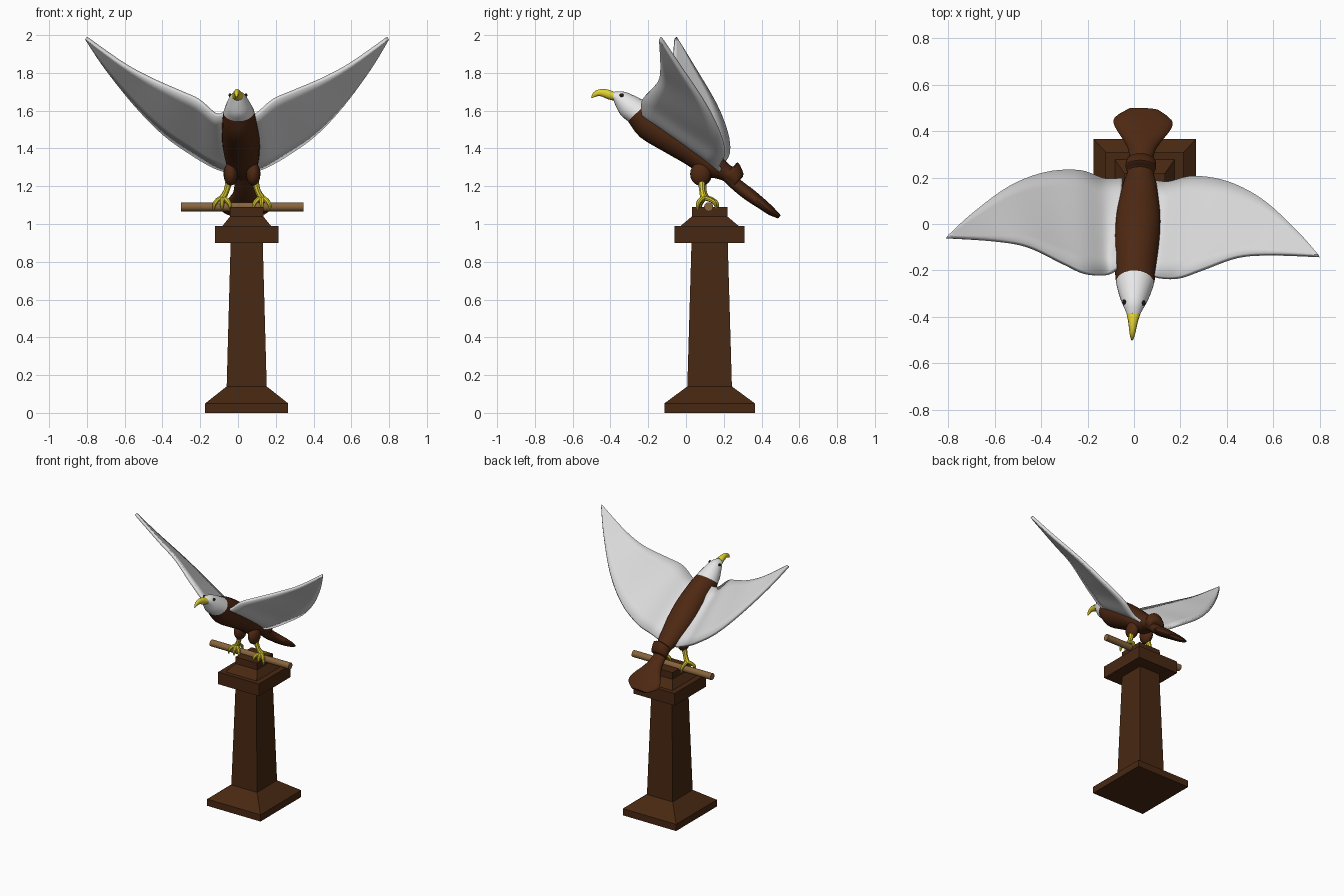
import bpy, bmesh, math
from mathutils import Matrix, Vector

if "Cube" in bpy.data.objects:
    bpy.data.objects.remove(bpy.data.objects["Cube"])


def material(name, rgb):
    m = bpy.data.materials.new(name)
    m.diffuse_color = (*rgb, 1)
    m.use_nodes = True
    m.node_tree.nodes["Principled BSDF"].inputs["Base Color"].default_value = m.diffuse_color
    return m


PLUMAGE = material("brown plumage", (0.075, 0.021, 0.006))
WOOD = material("dark wood", (0.064, 0.021, 0.006))
PERCH = material("tan wood", (0.25, 0.13, 0.045))
GREY = material("pale grey", (0.72, 0.72, 0.72))
WHITE = material("white", (0.85, 0.85, 0.85))
YELLOW = material("yellow", (0.74, 0.62, 0.03))
BLACK = material("eye black", (0.015, 0.008, 0.005))

# The bird is slightly turned on its perch
TURN = Matrix.Rotation(math.radians(-2.9), 4, 'Z')
BIRD = Matrix.Translation((0.017, 0, 0)) @ TURN


def finish(ob, mat, smooth=40):
    ob.data.materials.clear()
    ob.data.materials.append(mat)
    if smooth:
        bpy.ops.object.select_all(action='DESELECT')
        ob.select_set(True)
        bpy.context.view_layer.objects.active = ob
        bpy.ops.object.shade_smooth_by_angle(angle=math.radians(smooth))
    return ob


def spline(points, steps):
    """Catmull-Rom through tuples of any length."""
    p = [points[0]] + list(points) + [points[-1]]
    out = []
    for i in range(1, len(p) - 2):
        for s in range(steps):
            t = s / steps
            out.append([0.5 * (2 * b + (c - a) * t + (2 * a - 5 * b + 4 * c - d) * t * t
                               + (3 * b - a - 3 * c + d) * t ** 3)
                        for a, b, c, d in zip(*p[i - 1:i + 3])])
    out.append(list(points[-1]))
    return out


def skin(name, rings, mat, matrix=None, closed=True, smooth=40):
    """Bridge rows of points with quads; closed rows get end caps."""
    bm = bmesh.new()
    rows = [[bm.verts.new(co) for co in r] for r in rings]
    n = len(rows[0])
    for a, b in zip(rows, rows[1:]):
        for i in range(n if closed else n - 1):
            j = (i + 1) % n
            bm.faces.new((a[i], a[j], b[j], b[i]))
    if closed:
        bm.faces.new(rows[0])
        bm.faces.new(rows[-1])
    bmesh.ops.recalc_face_normals(bm, faces=bm.faces)
    if matrix:
        bm.transform(matrix)
    me = bpy.data.meshes.new(name)
    bm.to_mesh(me)
    bm.free()
    ob = bpy.data.objects.new(name, me)
    bpy.context.collection.objects.link(ob)
    return finish(ob, mat, smooth)


def loft(name, sections, mat, steps=3, sides=20):
    """Sections: top y, top z, bottom y, bottom z, half width."""
    rings = []
    for ty, tz, by, bz, hw in spline(sections, steps):
        ring = []
        for i in range(sides):
            a = math.tau * i / sides
            k = (1 + math.cos(a)) / 2
            ring.append((hw * math.sin(a), by + (ty - by) * k, bz + (tz - bz) * k))
        rings.append(ring)
    return skin(name, rings, mat, BIRD)


def tube(name, points, mat):
    """Points: x, y, z, radius."""
    cu = bpy.data.curves.new(name, 'CURVE')
    cu.dimensions = '3D'
    cu.bevel_depth = 1
    cu.bevel_resolution = 2
    cu.use_fill_caps = True
    pts = spline(points, 3)
    sp = cu.splines.new('POLY')
    sp.points.add(len(pts) - 1)
    for p, (x, y, z, r) in zip(sp.points, pts):
        p.co = (*(BIRD @ Vector((x, y, z))), 1)
        p.radius = r
    ob = bpy.data.objects.new(name, cu)
    bpy.context.collection.objects.link(ob)
    bpy.ops.object.select_all(action='DESELECT')
    ob.select_set(True)
    bpy.context.view_layer.objects.active = ob
    bpy.ops.object.convert(target='MESH')
    return finish(bpy.context.object, mat)


def ball(name, loc, scale, mat):
    bpy.ops.mesh.primitive_uv_sphere_add(segments=16, ring_count=10, radius=1,
                                         location=BIRD @ Vector(loc))
    ob = bpy.context.object
    ob.name = name
    ob.scale = scale
    return finish(ob, mat)


# Square pedestal: z, half width, half depth
pedestal = [(0, .22, .24), (.05, .22, .24), (.14, .106, .118), (.9, .085, .096),
            (.9, .168, .185), (.99, .168, .185), (.99, .128, .153),
            (1.04, .088, .094), (1.09, .088, .094)]
skin("pedestal", [[(.046 + sx * hx, .125 + sy * hy, z)
                   for sx, sy in ((-1, -1), (1, -1), (1, 1), (-1, 1))]
                  for z, hx, hy in pedestal], WOOD, smooth=0)

# Round perch bar
bpy.ops.mesh.primitive_cylinder_add(vertices=16, radius=.024, depth=.65,
                                    location=(.023, .12, 1.091), rotation=(0, math.pi / 2, 0))
bpy.context.object.name = "perch_bar"
finish(bpy.context.object, PERCH)

# Body with the raised rump collar
loft("body", [(-.2, 1.64, -.307, 1.544, .082), (-.13, 1.612, -.243, 1.459, .091),
              (-.02, 1.54, -.11, 1.379, .099), (.07, 1.465, 0, 1.316, .097),
              (.15, 1.39, .09, 1.255, .084), (.2, 1.345, .15, 1.243, .072),
              (.247, 1.303, .19, 1.232, .058), (.275, 1.326, .215, 1.22, .066),
              (.305, 1.265, .24, 1.2, .062), (.288, 1.238, .25, 1.19, .05)], PLUMAGE)

# Fanned tail
loft("tail", [(.24, 1.28, .19, 1.236, .05), (.3, 1.225, .25, 1.18, .05),
              (.36, 1.18, .312, 1.13, .066), (.43, 1.12, .395, 1.077, .12),
              (.468, 1.083, .44, 1.048, .122), (.5, 1.048, .487, 1.03, .065)], PLUMAGE)

# Head, beak
loft("head", [(-.2, 1.64, -.307, 1.544, .082), (-.265, 1.675, -.345, 1.575, .066),
              (-.335, 1.702, -.37, 1.62, .046), (-.392, 1.698, -.386, 1.658, .028)], WHITE)
loft("beak", [(-.385, 1.702, -.382, 1.653, .031), (-.42, 1.713, -.412, 1.66, .022),
              (-.46, 1.713, -.45, 1.676, .015), (-.49, 1.697, -.476, 1.675, .01),
              (-.503, 1.67, -.497, 1.666, .003)], YELLOW, sides=12)

# Wings: leading and trailing edge curves with a thickened sheet between
lead = spline([(.065, -.195, 1.585), (.11, -.222, 1.58), (.2, -.22, 1.655), (.3, -.18, 1.7),
               (.45, -.118, 1.765), (.6, -.1, 1.845), (.8, -.097, 1.985)], 5)
trail = spline([(.06, .19, 1.275), (.14, .185, 1.305), (.25, .215, 1.368), (.4, .198, 1.475),
                (.55, .13, 1.63), (.7, .008, 1.825), (.797, -.09, 1.977)], 5)
for side, label in ((-1, "left"), (1, "right")):
    rows = []
    for a, b in zip(lead, trail):
        a, b = Vector(a), Vector(b)
        rows.append([(side * p.x, p.y, p.z) for p in (a.lerp(b, k / 6) for k in range(7))])
    wing = skin(label + "_wing", rows, GREY, TURN, closed=False)
    mod = wing.modifiers.new("thickness", 'SOLIDIFY')
    mod.thickness = .02
    mod.offset = 0

    # Eye, thigh, leg and gripping toes
    ball(label + "_eye", (side * .042, -.339, 1.682), (.008, .011, .01), BLACK)
    ball(label + "_thigh", (side * .06, .08, 1.265), (.038, .055, .062), PLUMAGE)
    tube(label + "_leg", [(side * .066, .085, 1.24, .021), (side * .083, .09, 1.175, .016),
                          (side * .105, .1, 1.135, .02)], YELLOW)
    for i, spread in enumerate((-.04, 0, .04)):
        x = side * .105
        tube(f"{label}_front_toe_{i + 1}",
             [(x, .1, 1.14, .014), (x + spread * .6, .083, 1.127, .013),
              (x + spread, .07, 1.105, .011), (x + spread * 1.15, .068, 1.075, .004)], YELLOW)
    tube(label + "_back_toe", [(side * .105, .1, 1.14, .014), (side * .105, .135, 1.128, .012),
                               (side * .105, .158, 1.11, .01), (side * .105, .165, 1.08, .004)], YELLOW)
